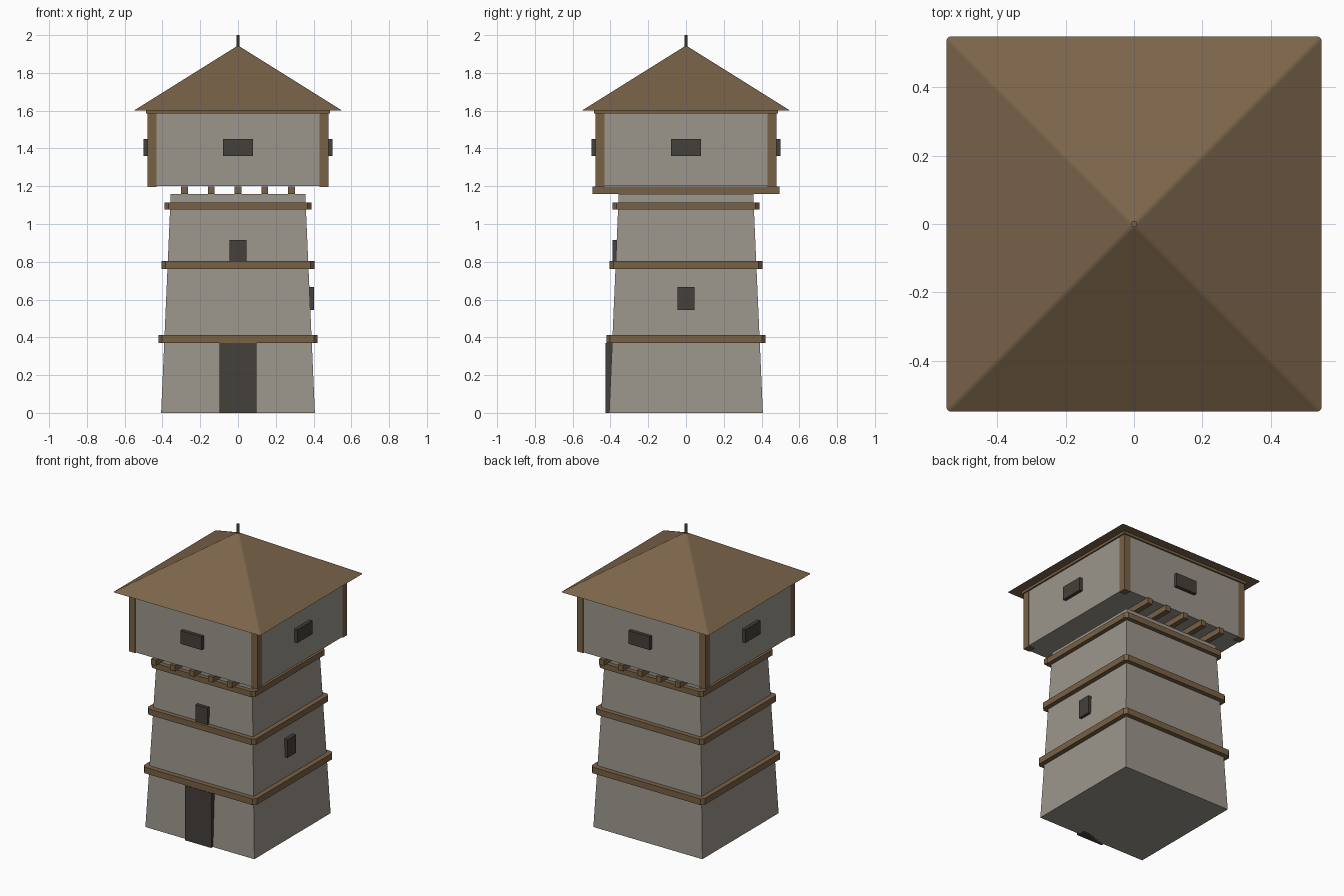
import bpy, bmesh, math

if "Cube" in bpy.data.objects:
    bpy.data.objects.remove(bpy.data.objects["Cube"])


def material(name, rgb):
    m = bpy.data.materials.new(name)
    m.diffuse_color = (*rgb, 1)
    m.use_nodes = True
    m.node_tree.nodes["Principled BSDF"].inputs["Base Color"].default_value = m.diffuse_color
    return m


STONE = material("stone", (0.33, 0.305, 0.26))
WOOD = material("wood", (0.19, 0.12, 0.06))
ROOF = material("shingle", (0.20, 0.13, 0.07))
DARK = material("dark_opening", (0.06, 0.05, 0.042))


def finish(bm, name, mat):
    bmesh.ops.recalc_face_normals(bm, faces=bm.faces)
    mesh = bpy.data.meshes.new(name)
    bm.to_mesh(mesh)
    bm.free()
    mesh.materials.append(mat)
    ob = bpy.data.objects.new(name, mesh)
    bpy.context.collection.objects.link(ob)
    return ob


def box(name, mat, x, y, z):
    """Box from (min, max) ranges on each axis."""
    bm = bmesh.new()
    bmesh.ops.create_cube(bm, size=1)
    for v in bm.verts:
        v.co = [r[0] + (c + 0.5) * (r[1] - r[0]) for r, c in zip((x, y, z), v.co)]
    return finish(bm, name, mat)


def frustum(name, mat, r1, r2, z1, z2, sides=4, soften=0):
    """Tapered prism; for four sides the radii are half widths."""
    k = math.sqrt(2) if sides == 4 else 1
    bm = bmesh.new()
    bmesh.ops.create_cone(bm, cap_ends=True, segments=sides, radius1=r1 * k,
                          radius2=r2 * k, depth=z2 - z1)
    for v in bm.verts:
        # turn the square onto the axes
        a = math.atan2(v.co.y, v.co.x) + math.pi / sides
        r = math.hypot(v.co.x, v.co.y)
        v.co = (r * math.cos(a), r * math.sin(a), v.co.z + (z1 + z2) / 2)
    bmesh.ops.remove_doubles(bm, verts=bm.verts, dist=1e-5)
    if soften:
        hips = [e for e in bm.edges if abs(e.verts[0].co.z - e.verts[1].co.z) > 0.01]
        bmesh.ops.bevel(bm, geom=hips, offset=soften, segments=3, profile=0.5,
                        affect='EDGES')
    return finish(bm, name, mat)


def band(name, h, z1, z2, c=0.02):
    """Square timber belt with clipped corners."""
    ring = [(h, -h + c), (h, h - c), (h - c, h), (-h + c, h),
            (-h, h - c), (-h, -h + c), (-h + c, -h), (h - c, -h)]
    bm = bmesh.new()
    f = bm.faces.new([bm.verts.new((x, y, z1)) for x, y in ring])
    up = bmesh.ops.extrude_face_region(bm, geom=[f], use_keep_orig=True)["geom"]
    for v in up:
        if isinstance(v, bmesh.types.BMVert):
            v.co.z = z2
    return finish(bm, name, WOOD)


# tapered stone shaft and timber belts
frustum("tower_shaft", STONE, 0.407, 0.356, 0, 1.16)
band("lower_belt", 0.422, 0.37, 0.412)
band("middle_belt", 0.404, 0.763, 0.803)
band("upper_belt", 0.388, 1.077, 1.115)

# door and shaft windows
box("door", DARK, (-0.098, 0.098), (-0.425, -0.36), (0, 0.37))
box("front_window", DARK, (-0.044, 0.044), (-0.388, -0.34), (0.803, 0.916))
box("side_window", DARK, (0.35, 0.402), (-0.044, 0.044), (0.545, 0.667))

# joists carrying the upper room
for i in range(-2, 3):
    x = i * 0.142
    box(f"joist_{i + 3}", WOOD, (x - 0.018, x + 0.018), (-0.495, 0.495), (1.16, 1.198))

# overhanging upper room with nearly flush corner posts
box("upper_room", STONE, (-0.478, 0.478), (-0.478, 0.478), (1.2, 1.6))
for sx in (-1, 1):
    for sy in (-1, 1):
        box("corner_post", WOOD, sorted((sx * 0.432, sx * 0.48)),
            sorted((sy * 0.432, sy * 0.48)), (1.195, 1.6))

# wide window on each side of the room
for i in range(4):
    w = box(f"room_window_{i + 1}", DARK, (-0.079, 0.079), (-0.5, -0.45), (1.36, 1.45))
    w.rotation_euler.z = i * math.pi / 2

# wall plate, pyramid roof with softened hips, and finial
box("wall_plate", WOOD, (-0.488, 0.488), (-0.488, 0.488), (1.585, 1.604))
frustum("roof", ROOF, 0.549, 0, 1.602, 1.945, soften=0.008)
frustum("finial", WOOD, 0.01, 0.01, 1.92, 2.0, sides=8)
